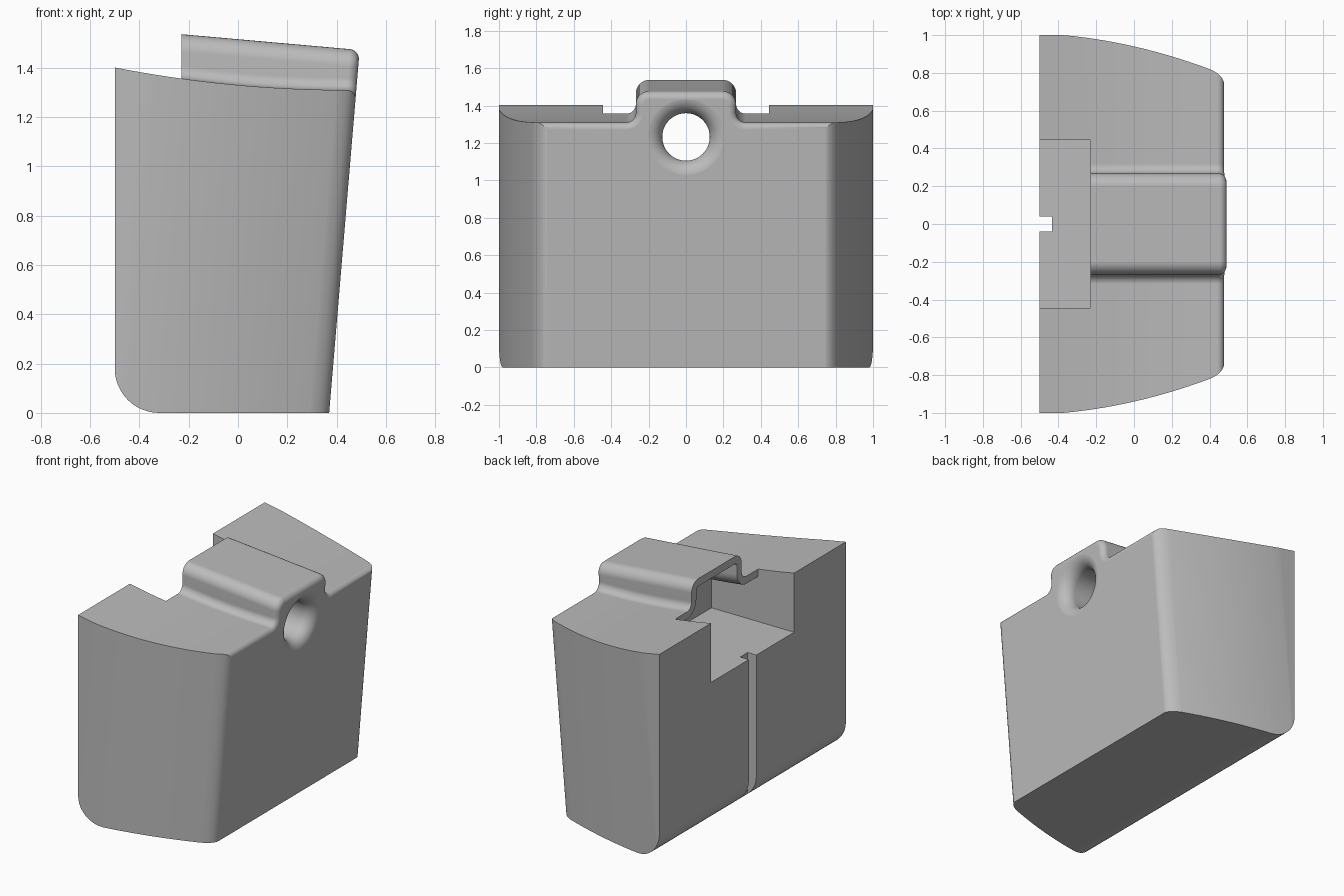
import bpy, bmesh, math
from math import sin, cos, pi

cube = bpy.data.objects.get("Cube")
if cube:
    bpy.data.objects.remove(cube, do_unlink=True)

TILT = 0.084      # forward lean of the front face
Z_REF = 1.31      # height of the top at the front
FRONT = 0.48      # front face position at Z_REF

grey = bpy.data.materials.new("plain_grey")
grey.use_nodes = True
colour = (0.5, 0.5, 0.5, 1)
grey.diffuse_color = colour
grey.node_tree.nodes["Principled BSDF"].inputs["Base Color"].default_value = colour


def loft(name, rings):
    """Closed solid through a row of rings with equal point counts."""
    bm = bmesh.new()
    rows = [[bm.verts.new(p) for p in ring] for ring in rings]
    n = len(rows[0])
    for a, b in zip(rows, rows[1:]):
        for i in range(n):
            j = (i + 1) % n
            bm.faces.new((a[i], a[j], b[j], b[i]))
    bm.faces.new(rows[0])
    bm.faces.new(rows[-1])
    bmesh.ops.recalc_face_normals(bm, faces=bm.faces)
    mesh = bpy.data.meshes.new(name)
    bm.to_mesh(mesh)
    bm.free()
    mesh.materials.append(grey)
    obj = bpy.data.objects.new(name, mesh)
    bpy.context.collection.objects.link(obj)
    return obj


def boolean(target, cutter, operation):
    mod = target.modifiers.new(cutter.name, 'BOOLEAN')
    mod.operation = operation
    mod.solver = 'EXACT'
    mod.object = cutter
    bpy.context.view_layer.objects.active = target
    bpy.ops.object.modifier_apply(modifier=mod.name)
    bpy.data.objects.remove(cutter, do_unlink=True)


def lean(x, z):
    return x + TILT * (z - Z_REF)


def section(u, inset, half_width, bottom, leaning=True):
    """Cross-section: low shoulders with a rounded hump in the middle."""
    w, rc, rv, n = 0.268, 0.05, 0.07, 8
    zb = Z_REF + 0.09 * (max(0, 0.45 - u) / 0.95) ** 2
    zt = 1.535 - 0.088 * (u + 0.23)
    half = [(half_width, bottom), (half_width, zb - inset)]
    for k in range(n + 1):
        a = 1.5 * pi - 0.5 * pi * k / n
        half.append((w + rc + (rc + inset) * cos(a), zb + rc + (rc + inset) * sin(a)))
    for k in range(n + 1):
        a = 0.5 * pi * k / n
        half.append((w - rv + (rv - inset) * cos(a), zt - rv + (rv - inset) * sin(a)))
    full = half + [(-y, z) for y, z in reversed(half)]
    return [(lean(u, z) if leaning else u, y, z) for y, z in full]


# Body: lofted front to back, with a rounded top front edge
R = 0.04
stations = [(-0.75 + (FRONT - R + 0.75) * k / 20, 0) for k in range(20)]
for k in range(9):
    a = 0.5 * pi * k / 8
    stations.append((FRONT - R + R * sin(a), R * (1 - cos(a))))
body = loft("container_body", [section(u, i, 1.2, -0.2) for u, i in stations])

# Plan outline: bowed sides and rounded front corners
half = [(-0.8, 1.0)]
for k in range(15):
    d = 0.78 * k / 14
    half.append((-0.38 + d, 1 - 0.09 * d - 0.18 * d * d))
x0, y0 = half[-1]
for k in range(1, 11):
    t = k / 10
    xc, yc = FRONT + 0.001, 0.785
    half.append(((1 - t) ** 2 * x0 + 2 * t * (1 - t) * xc + t * t * xc,
                 (1 - t) ** 2 * y0 + 2 * t * (1 - t) * yc + t * t * 0.73))
outline = half + [(x, -y) for x, y in reversed(half)]
plan = loft("plan_shape", [[(lean(x, z), y, z) for x, y in outline] for z in (-0.1, 1.8)])
boolean(body, plan, 'INTERSECT')

# Side profile: flat back with a rounded lower edge
side = [(-0.5, 1.9)]
for k in range(13):
    a = pi + 0.5 * pi * k / 12
    side.append((-0.32 + 0.18 * cos(a), 0.18 + 0.18 * sin(a)))
side += [(1, 0), (1, 1.9)]
boolean(body, loft("side_shape", [[(x, y, z) for x, z in side] for y in (-1.3, 1.3)]), 'INTERSECT')


def box(name, x, y, z):
    return loft(name, [[(x[0], y[0], h), (x[1], y[0], h), (x[1], y[1], h), (x[0], y[1], h)]
                       for h in z])


# Cavity under the hump, open notch at the back and a narrow rear slot
FLOOR = 1.0
cavity = loft("cavity", [section(-0.35 + 0.47 * k / 8, 0.05, 0.445, FLOOR, False)
                         for k in range(9)])
boolean(body, cavity, 'DIFFERENCE')
boolean(body, box("notch", (-0.7, -0.23), (-0.445, 0.445), (FLOOR, 1.9)), 'DIFFERENCE')
boolean(body, box("slot", (-0.7, -0.435), (-0.04, 0.04), (-0.1, 1.2)), 'DIFFERENCE')

# Round hole through the front with a flared mouth
HOLE_Z, HOLE_R, FLARE, N = 1.232, 0.127, 0.085, 48
profile = [(-0.42, HOLE_R)]
for k in range(11):
    a = 0.5 * pi * k / 10
    profile.append((-FLARE + FLARE * sin(a), HOLE_R + FLARE * (1 - cos(a))))
profile.append((0.1, HOLE_R + FLARE))
face_x = lean(FRONT, HOLE_Z) + 0.0005
rings = []
for d, r in profile:
    ring = []
    for k in range(N):
        a = 2 * pi * k / N
        ring.append((face_x + d + TILT * r * sin(a), r * cos(a), HOLE_Z + r * sin(a)))
    rings.append(ring)
boolean(body, loft("hole", rings), 'DIFFERENCE')

# Smooth shading with crisp edges
bpy.ops.object.select_all(action='DESELECT')
body.select_set(True)
bpy.context.view_layer.objects.active = body
bpy.ops.object.shade_smooth_by_angle(angle=math.radians(28))
weighted = body.modifiers.new("weighted_normals", 'WEIGHTED_NORMAL')
weighted.keep_sharp = True
